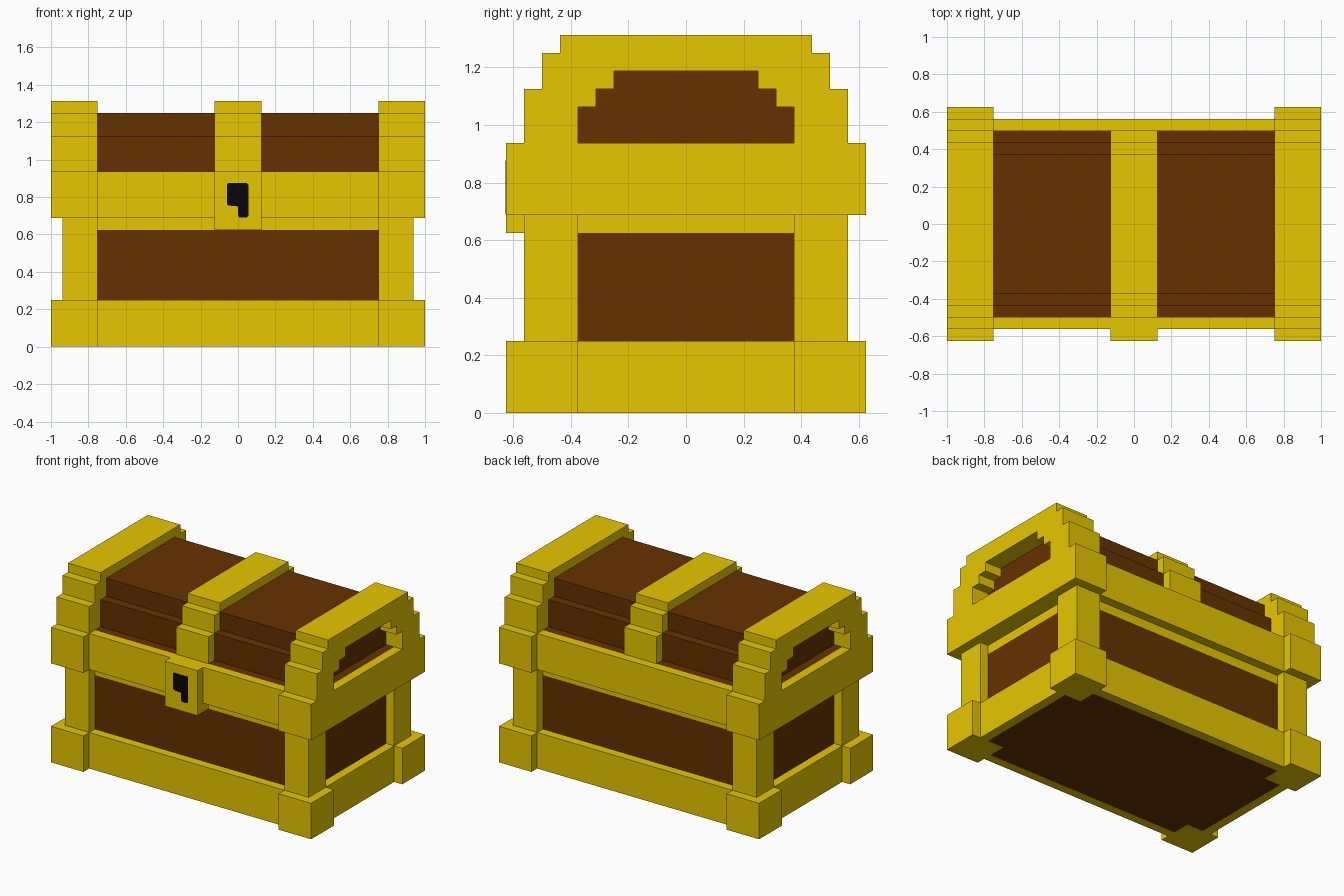
import bpy, bmesh

if "Cube" in bpy.data.objects:
    bpy.data.objects.remove(bpy.data.objects["Cube"])

U = 0.0625  # design grid unit


def material(name, rgb):
    m = bpy.data.materials.new(name)
    m.diffuse_color = (*rgb, 1)
    m.use_nodes = True
    m.node_tree.nodes["Principled BSDF"].inputs["Base Color"].default_value = m.diffuse_color
    return m


GOLD = material("gold", (0.80, 0.57, 0.0))
BROWN = material("brown_wood", (0.130, 0.031, 0.0))
BLACK = material("black", (0.002, 0.002, 0.002))


def prism(name, mat, points, axis, lo, hi):
    """Extrude a flat outline along x or y."""
    bm = bmesh.new()
    place = (lambda p, d: (d, p[0], p[1])) if axis == "x" else (lambda p, d: (p[0], d, p[1]))
    face = bm.faces.new([bm.verts.new(place(p, lo)) for p in points])
    out = bmesh.ops.extrude_face_region(bm, geom=[face])
    shift = (hi - lo, 0, 0) if axis == "x" else (0, hi - lo, 0)
    moved = [g for g in out["geom"] if isinstance(g, bmesh.types.BMVert)]
    bmesh.ops.translate(bm, verts=moved, vec=shift)
    bmesh.ops.recalc_face_normals(bm, faces=bm.faces)
    mesh = bpy.data.meshes.new(name)
    bm.to_mesh(mesh)
    bm.free()
    mesh.materials.append(mat)
    obj = bpy.data.objects.new(name, mesh)
    bpy.context.collection.objects.link(obj)
    return obj


def box(name, mat, x, y, z):
    """Box from (low, high) ranges in grid units."""
    pts = [(y[0] * U, z[0] * U), (y[1] * U, z[0] * U), (y[1] * U, z[1] * U), (y[0] * U, z[1] * U)]
    return prism(name, mat, pts, "x", x[0] * U, x[1] * U)


def span(a, b, s):
    return (a, b) if s > 0 else (-b, -a)


def mirrored(half):
    """Complete a right-half outline with its left half."""
    return [(y * U, z * U) for y, z in half] + [(-y * U, z * U) for y, z in reversed(half)]


# Wooden body and the gold band around its rim
box("base_body", BROWN, (-14, 14), (-8, 8), (0.03, 10))
box("base_rim", GOLD, (-14, 14), (-8, 8), (10, 11))

# Wooden stepped lid, set in from a narrow wooden ledge
lid = [(8, 11), (8, 15), (7, 15), (7, 18), (6, 18), (6, 20)]
prism("lid_body", BROWN, mirrored(lid), "x", -14 * U, 14 * U)

# Corner feet and posts
for sx in (-1, 1):
    for sy in (-1, 1):
        box("corner_foot", GOLD, span(12, 16, sx), span(6, 10, sy), (0, 4))
        box("corner_post", GOLD, span(12, 15, sx), span(6, 9, sy), (4, 11))
        box("lid_corner", GOLD, span(12, 16, sx), span(6, 10, sy), (11, 15))

# Rails along the front and back
for sy in (-1, 1):
    box("bottom_rail", GOLD, (-12, 12), span(8, 9, sy), (0, 4))
    box("lid_rail", GOLD, (-12, 12), span(8, 9, sy), (11, 15))

# Stepped arches at both ends of the lid, with an open window
outer = [(10, 15), (9, 15), (9, 18), (8, 18), (8, 20), (7, 20), (7, 21)]
inner = [(6, 15), (6, 17), (5, 17), (5, 18), (4, 18), (4, 19)]
arch = mirrored(outer[1:]) + list(reversed(mirrored(inner)))
for sx in (-1, 1):
    box("bottom_end_rail", GOLD, span(14, 15, sx), (-6, 6), (0, 4))
    box("lid_end_rail", GOLD, span(15, 16, sx), (-6, 6), (11, 15))
    box("lid_end_underside", GOLD, span(14, 15, sx), (-6, 6), (11, 14))
    box("lid_end_ledge", BROWN, span(14, 15, sx), (-6, 6), (14, 15))
    lo, hi = span(12 * U, 16 * U, sx)
    prism("lid_end_arch", GOLD, arch, "x", lo, hi)

# Middle strap over the lid
strap = [(8, 15), (8, 18), (7, 18), (7, 20), (6, 20), (6, 21)]
prism("middle_strap", GOLD, mirrored(strap), "x", -2 * U, 2 * U)

# Latch with an angular keyhole plate
box("latch", GOLD, (-2, 2), (-10, -8), (10, 15))
keyhole = [(-0.052, 0.755), (0, 0.75), (0, 0.70), (0.008, 0.69), (0.047, 0.69), (0.055, 0.70),
           (0.055, 0.868), (0.047, 0.876), (-0.052, 0.876), (-0.06, 0.868), (-0.06, 0.763)]
prism("keyhole", BLACK, keyhole, "y", -0.626, -0.62)
